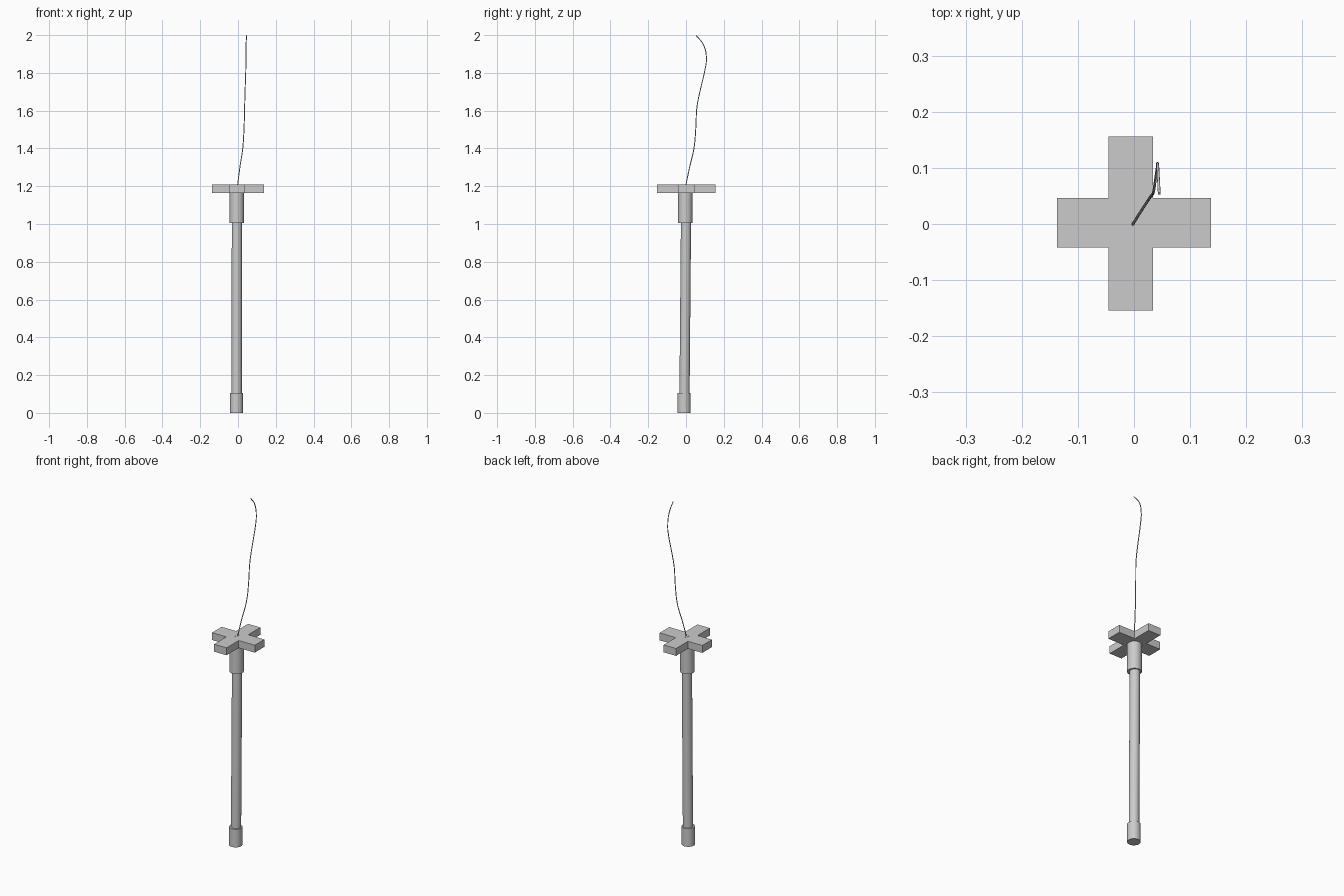
import bpy, bmesh
from mathutils import Vector

if "Cube" in bpy.data.objects:
    bpy.data.objects.remove(bpy.data.objects["Cube"])


def rod(name, a, b, r, sides=32):
    # Capped cylinder between two points
    a, b = Vector(a), Vector(b)
    d = b - a
    bpy.ops.mesh.primitive_cylinder_add(vertices=sides, radius=r, depth=d.length, location=(a + b) / 2)
    ob = bpy.context.object
    ob.name = name
    ob.rotation_euler = d.to_track_quat('Z', 'Y').to_euler()
    bpy.ops.object.shade_smooth_by_angle()
    return ob


# Handle: end cap, slightly leaning shaft, upper collar
rod("end_cap", (-0.008, -0.010, 0), (-0.008, -0.010, 0.105), 0.035)
rod("shaft", (-0.007, -0.008, 0.09), (-0.006, 0.000, 1.02), 0.027)
rod("collar", (-0.006, -0.004, 1.005), (-0.006, -0.003, 1.166), 0.038)

# Cross plate, extruded from its outline
x0, x1, x2, x3 = -0.137, -0.045, 0.034, 0.137
y0, y1, y2, y3 = -0.154, -0.042, 0.046, 0.156
outline = [(x1, y0), (x2, y0), (x2, y1), (x3, y1), (x3, y2), (x2, y2),
           (x2, y3), (x1, y3), (x1, y2), (x0, y2), (x0, y1), (x1, y1)]
bm = bmesh.new()
face = bm.faces.new([bm.verts.new((x, y, 1.165)) for x, y in outline])
ext = bmesh.ops.extrude_face_region(bm, geom=[face])
bmesh.ops.translate(bm, vec=(0, 0, 0.043),
                    verts=[g for g in ext["geom"] if isinstance(g, bmesh.types.BMVert)])
bmesh.ops.recalc_face_normals(bm, faces=bm.faces)
mesh = bpy.data.meshes.new("cross_plate")
bm.to_mesh(mesh)
bm.free()
bpy.context.collection.objects.link(bpy.data.objects.new("cross_plate", mesh))

# Small wire anchor set in the plate
bpy.ops.mesh.primitive_cube_add(size=1, location=(-0.006, 0.002, 1.2))
anchor = bpy.context.object
anchor.name = "wire_anchor"
anchor.scale = (0.014, 0.023, 0.018)

# Thin curved wire
path = [(-0.003, -0.002, 1.2), (0.010, 0.019, 1.3), (0.025, 0.042, 1.4), (0.032, 0.052, 1.51),
        (0.035, 0.058, 1.62), (0.038, 0.078, 1.72), (0.041, 0.099, 1.81),
        (0.042, 0.108, 1.88), (0.043, 0.092, 1.95), (0.045, 0.054, 1.998)]
cu = bpy.data.curves.new("wire", 'CURVE')
cu.dimensions = '3D'
cu.bevel_depth = 0.0025
cu.bevel_resolution = 2
cu.use_fill_caps = True
cu.resolution_u = 6
sp = cu.splines.new('BEZIER')
sp.bezier_points.add(len(path) - 1)
for p, co in zip(sp.bezier_points, path):
    p.co = co
    p.handle_left_type = p.handle_right_type = 'AUTO'
bpy.context.collection.objects.link(bpy.data.objects.new("wire", cu))
